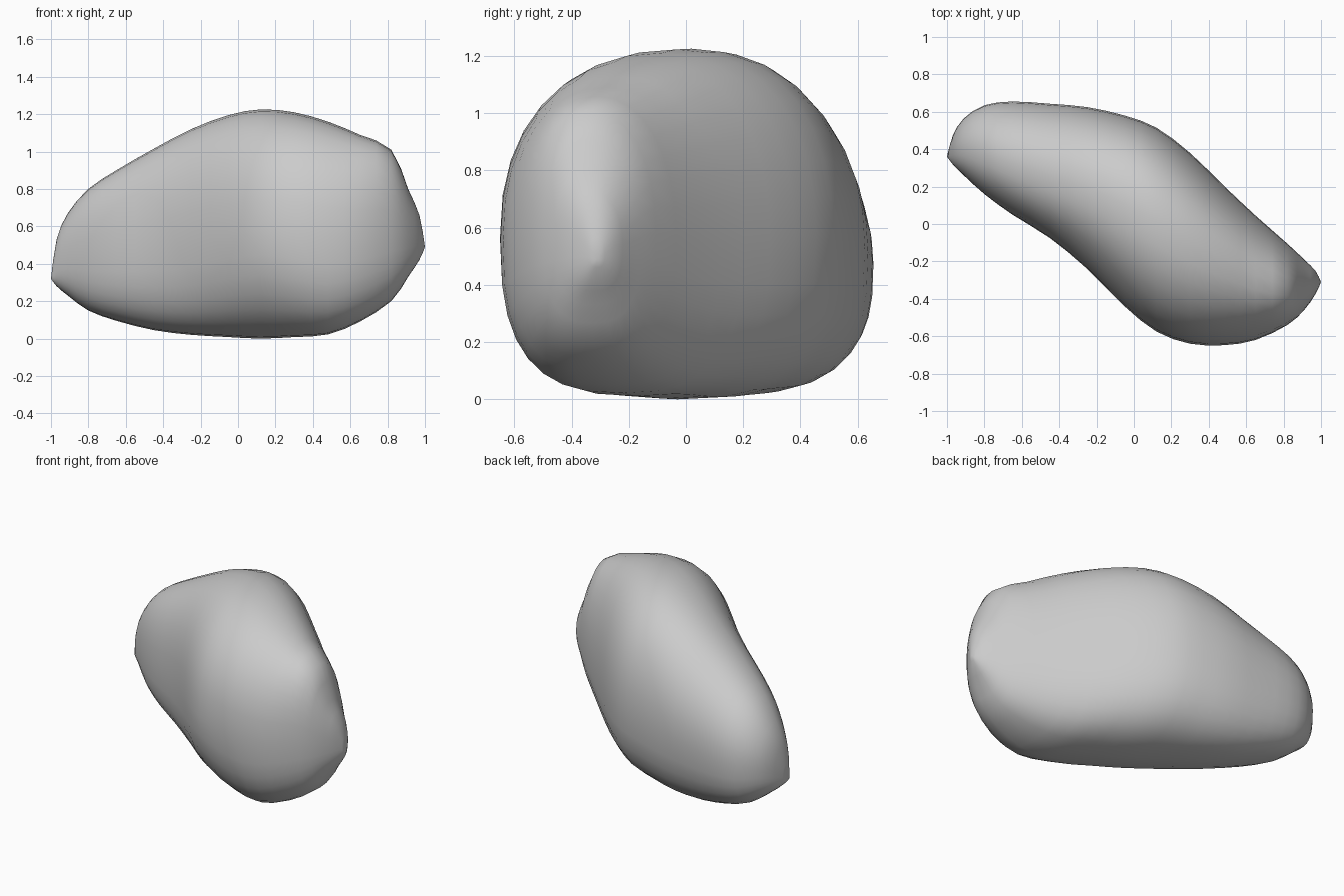
import bpy, bmesh, math
from mathutils import Vector

default_cube = bpy.data.objects.get("Cube")
if default_cube:
    bpy.data.objects.remove(default_cube, do_unlink=True)

# Outline of the boulder along its length: x, back y, front y, top z, bottom z
OUTLINE = [
    (-1, .36, .36, .32, .32),
    (-.97, .47, .32, .53, .28),
    (-.91, .565, .26, .67, .23),
    (-.8, .635, .16, .8, .15),
    (-.65, .655, .05, .9, .095),
    (-.45, .643, -.075, 1.015, .045),
    (-.25, .625, -.24, 1.12, .02),
    (-.05, .58, -.44, 1.195, .008),
    (.12, .515, -.575, 1.225, 0),
    (.3, .38, -.64, 1.21, .008),
    (.48, .205, -.648, 1.16, .022),
    (.65, .045, -.62, 1.09, .09),
    (.82, -.105, -.54, 1.01, .2),
    (.91, -.19, -.46, .8, .33),
    (.97, -.25, -.375, .66, .42),
    (1, -.31, -.31, .49, .49),
]
SIDES = 32


def between(a, b, c, d):
    """Midpoint of a smooth curve segment from b to c."""
    return [(9 * (q + r) - p - s) / 16 for p, q, r, s in zip(a, b, c, d)]


def stations():
    """Outline rows with one smoothed row added in each gap."""
    last = len(OUTLINE) - 1
    rows = []
    for i in range(last):
        rows.append(OUTLINE[i])
        rows.append(between(OUTLINE[max(i - 1, 0)], OUTLINE[i],
                            OUTLINE[i + 1], OUTLINE[min(i + 2, last)]))
    rows.append(OUTLINE[last])
    return rows


def clamp(value, low, high):
    return max(low, min(high, value))


def rounded(value, power):
    return math.copysign(abs(value) ** (2 / power), value)


def section(x, back, front, top, bottom):
    """Rounded cross-section with a flatter underside and a leaning crest."""
    middle_y = (back + front) / 2
    middle_z = bottom + (top - bottom) * .47
    # The crest leans back over the heavy half and forward at its end
    crest_lean = (back - front) * .045 * clamp(min(x * 4 + 1, (.75 - x) * 5), -1, 1)
    # The front underside is roundest at the waist
    front_power = 2.15 + clamp(abs(x - .1) * 1.5, 0, .6)
    points = []
    for k in range(SIDES):
        angle = math.tau * k / SIDES
        across, up = math.cos(angle), math.sin(angle)
        if up >= 0:
            power = 2.1 if across > 0 else 2.3
            reach, lean = top - middle_z, crest_lean
        else:
            power = 2.7 if across > 0 else front_power
            reach, lean = middle_z - bottom, 0
        points.append(Vector((
            x,
            middle_y + (back - front) / 2 * rounded(across, power) + lean * up * up,
            middle_z + reach * rounded(up, power))))
    return points


# Stone colour
stone = bpy.data.materials.new("grey stone")
stone.use_nodes = True
grey = (.6, .6, .6, 1)
stone.diffuse_color = grey
stone.node_tree.nodes["Principled BSDF"].inputs["Base Color"].default_value = grey

# Boulder skin: rings bridged along the length, closed by a point at each end
bm = bmesh.new()
rows = stations()
rings = [[bm.verts.new(p) for p in section(*row)] for row in rows[1:-1]]
for ring, following in zip(rings, rings[1:]):
    for k in range(SIDES):
        n = (k + 1) % SIDES
        bm.faces.new((ring[k], ring[n], following[n], following[k]))
for row, ring in ((rows[0], rings[0]), (rows[-1], rings[-1])):
    tip = bm.verts.new((row[0], row[1], row[3]))
    for k in range(SIDES):
        bm.faces.new((tip, ring[k], ring[(k + 1) % SIDES]))
bmesh.ops.recalc_face_normals(bm, faces=bm.faces[:])

mesh = bpy.data.meshes.new("boulder")
bm.to_mesh(mesh)
bm.free()
mesh.materials.append(stone)
boulder = bpy.data.objects.new("boulder", mesh)
bpy.context.collection.objects.link(boulder)

# Smooth shading
bpy.context.view_layer.objects.active = boulder
boulder.select_set(True)
bpy.ops.object.shade_smooth_by_angle(angle=math.radians(60))
